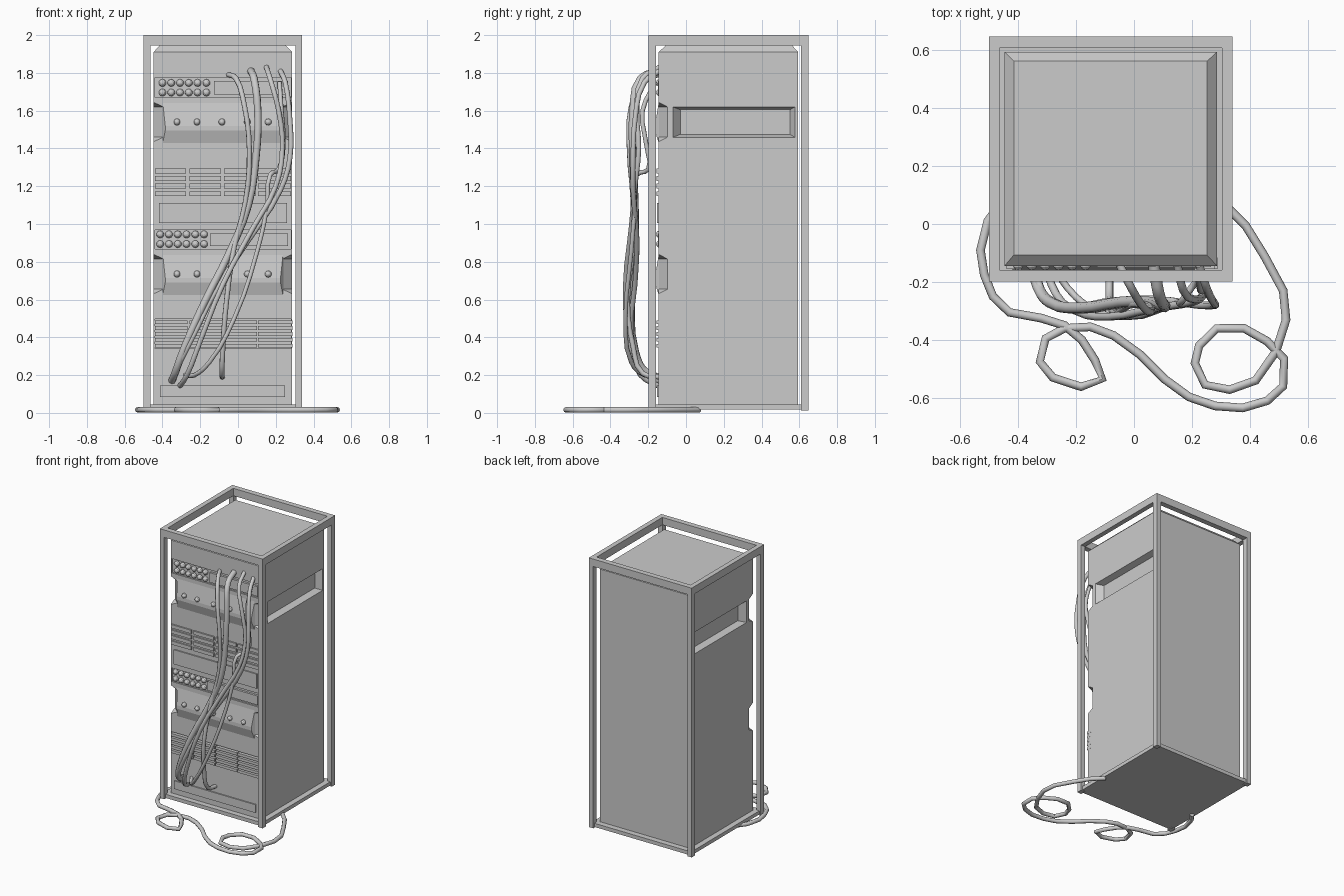
import bpy, bmesh, math
from mathutils import Matrix, Vector

if "Cube" in bpy.data.objects:
    bpy.data.objects.remove(bpy.data.objects["Cube"])

CX = -0.08          # centre line of the cabinet
FRONT = -0.145      # front plane of the body


def box(x0, x1, y0, y1, z0, z1):
    return [(x, y, z) for x in (x0, x1) for y in (y0, y1) for z in (z0, z1)]


def mirror(pts):
    return [(2 * CX - x, y, z) for x, y, z in pts]


def build(name, parts):
    """One object out of several convex solids."""
    bm = bmesh.new()
    for pts in parts:
        vs = [bm.verts.new(p) for p in pts]
        bmesh.ops.convex_hull(bm, input=vs)
    bmesh.ops.dissolve_limit(bm, angle_limit=0.01, verts=bm.verts[:], edges=bm.edges[:])
    bmesh.ops.recalc_face_normals(bm, faces=bm.faces[:])
    me = bpy.data.meshes.new(name)
    bm.to_mesh(me)
    bm.free()
    ob = bpy.data.objects.new(name, me)
    bpy.context.collection.objects.link(ob)
    return ob


def knobs(name, spots, r, y):
    """Faceted round knobs facing the front."""
    bm = bmesh.new()
    for x, z in spots:
        m = Matrix.Translation((x, y, z)) @ Matrix.Rotation(math.pi / 2, 4, 'X')
        bmesh.ops.create_uvsphere(bm, u_segments=10, v_segments=6, radius=r, matrix=m)
    me = bpy.data.meshes.new(name)
    bm.to_mesh(me)
    bm.free()
    ob = bpy.data.objects.new(name, me)
    bpy.context.collection.objects.link(ob)


def cable(name, pts, r, smooth=True):
    """Tube along a path."""
    cu = bpy.data.curves.new(name, 'CURVE')
    cu.dimensions = '3D'
    cu.bevel_depth, cu.bevel_resolution, cu.use_fill_caps = r, 2, True
    cu.resolution_u = 3
    if smooth:
        sp = cu.splines.new('BEZIER')
        sp.bezier_points.add(len(pts) - 1)
        for b, p in zip(sp.bezier_points, pts):
            b.co = p
            b.handle_left_type = b.handle_right_type = 'AUTO'
    else:
        sp = cu.splines.new('POLY')
        sp.points.add(len(pts) - 1)
        for b, p in zip(sp.points, pts):
            b.co = (*p, 1)
    ob = bpy.data.objects.new(name, cu)
    bpy.context.collection.objects.link(ob)
    bpy.ops.object.select_all(action='DESELECT')
    ob.select_set(True)
    bpy.context.view_layer.objects.active = ob
    bpy.ops.object.convert(target='MESH')
    bpy.ops.object.shade_smooth_by_angle(angle=math.radians(50))


# outer frame: posts, top ring, floor plate
X0, X1, Y0, Y1, W, D = -0.5, 0.34, -0.198, 0.648, 0.036, 0.04
build("frame_posts", [box(x, x + W, y, y + D, 0.012, 1.95)
                      for x in (X0, X1 - W) for y in (Y0, Y1 - D)])
build("frame_top_ring",
      [box(X0, X1, y, y + D, 1.945, 2.0) for y in (Y0, Y1 - D)] +
      [box(x, x + W, Y0 + D, Y1 - D, 1.945, 2.0) for x in (X0, X1 - W)])
build("floor_plate", [box(X0 + 0.012, X1 - 0.012, Y0 + 0.012, Y1 - 0.012, 0.018, 0.045)])

# cabinet body with bevelled top
BL, BR, BB = -0.447, 0.287, 0.594
body = build("cabinet_body", [
    box(BL, BR, FRONT, BB, 0.03, 1.91) +
    [(x, y, 1.945) for x in (-0.415, 0.252) for y in (-0.107, 0.562)]])

# cutters: side grooves, corner notches, patch bays, lower vent bay
cuts = []
groove = ([(BR + 0.02, y, z) for y in (-0.085, 0.588) for z in (1.452, 1.625)] +
          [(BR - 0.045, y, z) for y in (-0.03, 0.55) for z in (1.475, 1.605)])
cuts += [groove, mirror(groove)]
UNITS = (1.42, 0.615)                      # lower edges of the two faceted units
for z in UNITS:
    k = 0.02                               # overshoot past the corner
    notch = [(BR + k, FRONT - k, z - 0.004), (BR + k, FRONT - k, z + 0.244),
             (BR + k, -0.08, z + 0.04), (BR + k, -0.08, z + 0.2),
             (BR - 0.055 - k, FRONT - k, z + 0.04), (BR - 0.055 - k, FRONT - k, z + 0.2)]
    cuts += [notch, mirror(notch)]
BAYS = ((1.67, 1.775), (0.868, 0.968))
for z0, z1 in BAYS:
    cuts.append(box(-0.44, 0.28, -0.2, FRONT + 0.012, z0, z1))
cuts.append(box(-0.44, 0.28, -0.2, FRONT + 0.025, 0.342, 0.497))
cutter = build("cutter", cuts)
cutter.hide_render = True
mod = body.modifiers.new("cut", 'BOOLEAN')
mod.object, mod.operation, mod.solver = cutter, 'DIFFERENCE', 'EXACT'
bpy.context.view_layer.objects.active = body
body.select_set(True)
bpy.ops.object.modifier_apply(modifier=mod.name)
bpy.data.objects.remove(cutter)

# faceted units: shallow bulge with five knobs
build("faceted_unit", [
    [(x, FRONT + 0.003, z + h) for x in (-0.40, 0.24) for h in (0.0, 0.238)] +
    [(x, FRONT - 0.02, z + h) for x in (-0.385, 0.225) for h in (0.075, 0.1)]
    for z in UNITS])
for i, z in enumerate(UNITS):
    knobs(f"unit_knobs_{i}", [(x, z + 0.12) for x in (-0.323, -0.217, -0.085, 0.05, 0.16)],
          0.018, FRONT - 0.02)

# patch bays: two rows of six round sockets and a display
for i, (z0, z1) in enumerate(BAYS):
    xs = -0.40 - 0.012 * i
    knobs(f"sockets_{i}", [(xs + 0.0465 * c, z0 + h) for c in range(6) for h in (0.026, 0.077)],
          0.02, FRONT + 0.006)
    build(f"display_{i}", [box(-0.127 - 0.02 * i, 0.265, FRONT - 0.004, FRONT + 0.02,
                               z0 + 0.015, z1 - 0.018)])

# vent slats
COLS = ((-0.44, -0.275), (-0.256, -0.09), (-0.074, 0.093), (0.107, 0.28))
build("upper_vent_slats", [box(a, b, FRONT - 0.011, FRONT + 0.01, z, z + 0.026)
                           for a, b in COLS for z in (1.147, 1.188, 1.228, 1.268)])
build("lower_vent_slats", [box(a, b + 0.008, FRONT - 0.011, FRONT + 0.03, 0.346 + 0.031 * r,
                               0.366 + 0.031 * r) for a, b in COLS for r in range(5)])

# blank plates
build("blank_plates", [box(-0.418, 0.26, FRONT - 0.009, FRONT + 0.01, 1.005, 1.112),
                       box(-0.413, 0.25, FRONT - 0.009, FRONT + 0.01, 0.085, 0.145)])

# hanging front cables
cable("cable_a", [(0.068, -0.14, 1.81), (0.085, -0.24, 1.77), (0.105, -0.28, 1.6),
                  (0.095, -0.28, 1.35), (0.055, -0.27, 1.1), (-0.04, -0.27, 0.86),
                  (-0.18, -0.29, 0.58), (-0.29, -0.27, 0.33), (-0.33, -0.22, 0.22),
                  (-0.35, -0.14, 0.17)], 0.02)
cable("cable_b", [(-0.05, -0.14, 1.79), (-0.01, -0.22, 1.77), (0.035, -0.29, 1.62),
                  (0.06, -0.3, 1.4), (0.04, -0.28, 1.12), (-0.02, -0.28, 0.88),
                  (-0.06, -0.31, 0.6), (-0.08, -0.28, 0.35), (-0.085, -0.23, 0.21),
                  (-0.083, -0.14, 0.19)], 0.014)
cable("cable_c", [(0.15, -0.14, 1.83), (0.17, -0.23, 1.77), (0.215, -0.26, 1.6),
                  (0.235, -0.25, 1.4), (0.2, -0.27, 1.2), (0.08, -0.29, 0.98),
                  (-0.08, -0.32, 0.68), (-0.2, -0.3, 0.38), (-0.27, -0.24, 0.2),
                  (-0.31, -0.14, 0.14)], 0.014)
cable("cable_d", [(0.225, -0.14, 1.81), (0.25, -0.22, 1.75), (0.275, -0.27, 1.55),
                  (0.275, -0.28, 1.35), (0.225, -0.28, 1.18), (0.06, -0.26, 0.92),
                  (-0.1, -0.27, 0.68), (-0.23, -0.29, 0.42), (-0.32, -0.23, 0.24),
                  (-0.34, -0.14, 0.19)], 0.014)
cable("cable_e", [(0.22, -0.16, 1.75), (0.23, -0.23, 1.6), (0.24, -0.21, 1.42),
                  (0.215, -0.2, 1.29), (0.17, -0.26, 1.26), (0.155, -0.27, 1.1),
                  (0.1, -0.29, 0.85), (-0.02, -0.32, 0.5), (-0.15, -0.29, 0.27),
                  (-0.23, -0.22, 0.2), (-0.28, -0.14, 0.2)], 0.012)

# floor cable with two loops
FLOOR = [(-0.46, 0.07), (-0.505, 0.01), (-0.53, -0.09), (-0.517, -0.175), (-0.487, -0.25),
         (-0.43, -0.305), (-0.32, -0.325), (-0.24, -0.35), (-0.18, -0.4), (-0.135, -0.47),
         (-0.108, -0.535), (-0.183, -0.562), (-0.28, -0.53), (-0.325, -0.475), (-0.305, -0.395),
         (-0.24, -0.36), (-0.15, -0.355), (-0.07, -0.385), (0.02, -0.45), (0.105, -0.535),
         (0.19, -0.597), (0.28, -0.628), (0.375, -0.635), (0.46, -0.61), (0.515, -0.56),
         (0.518, -0.465), (0.46, -0.405), (0.38, -0.36), (0.285, -0.36), (0.225, -0.42),
         (0.21, -0.48), (0.245, -0.555), (0.33, -0.572), (0.42, -0.54), (0.49, -0.44),
         (0.525, -0.33), (0.515, -0.23), (0.45, -0.11), (0.385, -0.005), (0.31, 0.07)]
cable("floor_cable", [(x, y, 0.016) for x, y in FLOOR], 0.015, smooth=False)
